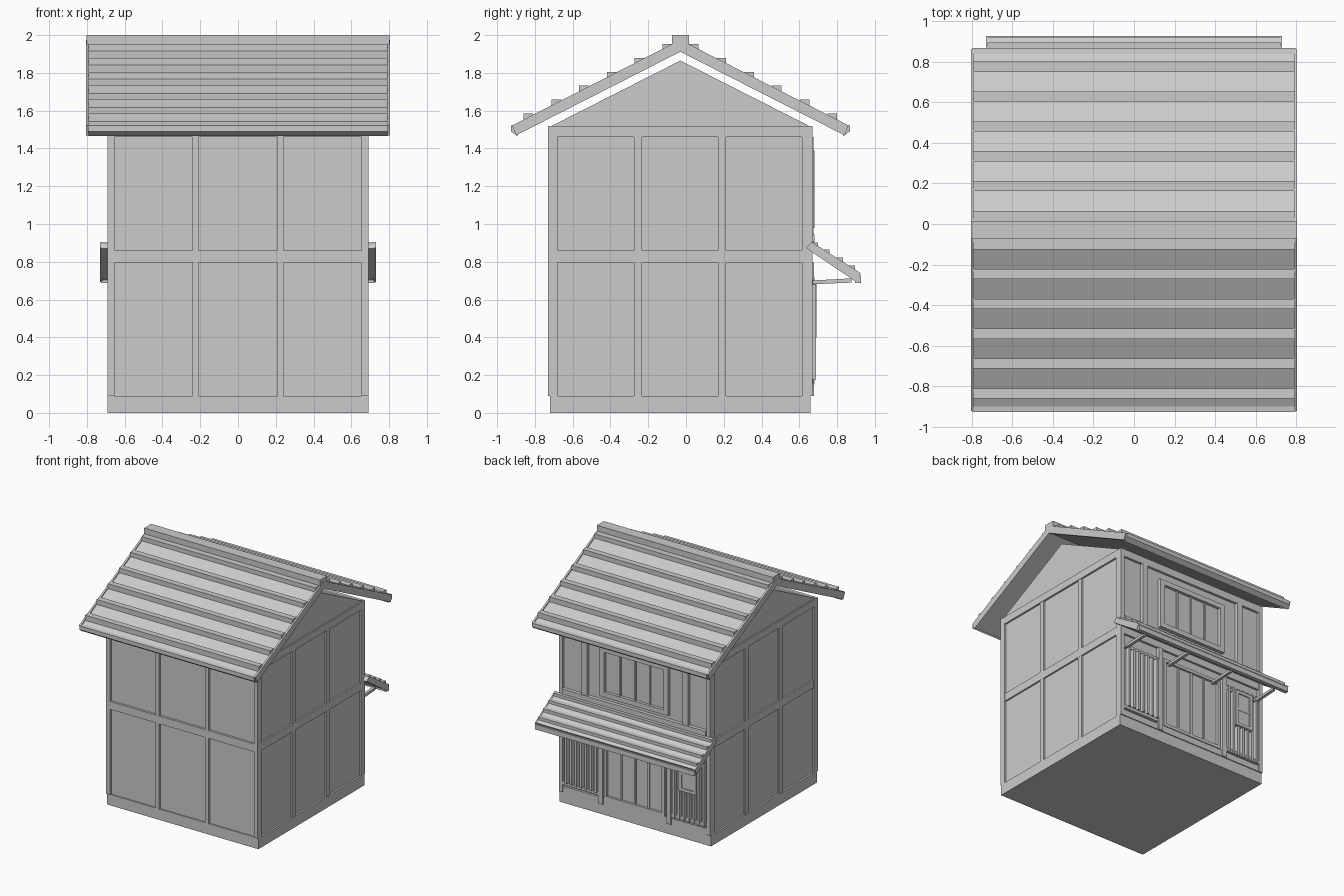
import bpy, bmesh

if "Cube" in bpy.data.objects:
    bpy.data.objects.remove(bpy.data.objects["Cube"])

YC = -0.03  # centre line of the house in y


def make(name, bm):
    bmesh.ops.recalc_face_normals(bm, faces=bm.faces[:])
    me = bpy.data.meshes.new(name)
    bm.to_mesh(me)
    bm.free()
    ob = bpy.data.objects.new(name, me)
    bpy.context.collection.objects.link(ob)
    return ob


def prism_into(bm, pts, x0, x1):
    """Extrude a (y, z) outline along x."""
    a = [bm.verts.new((x0, y, z)) for y, z in pts]
    b = [bm.verts.new((x1, y, z)) for y, z in pts]
    bm.faces.new(a)
    bm.faces.new(b[::-1])
    n = len(pts)
    for i in range(n):
        j = (i + 1) % n
        bm.faces.new((a[i], b[i], b[j], a[j]))


def boxes(name, items):
    """Each item: x0, x1, y0, y1, z0, z1."""
    bm = bmesh.new()
    for x0, x1, y0, y1, z0, z1 in items:
        prism_into(bm, [(y0, z0), (y1, z0), (y1, z1), (y0, z1)], x0, x1)
    return make(name, bm)


def prisms(name, items):
    bm = bmesh.new()
    for pts, x0, x1 in items:
        prism_into(bm, pts, x0, x1)
    return make(name, bm)


def frame(x0, x1, z0, z1, w, y0, y1):
    return [(x0, x0 + w, y0, y1, z0, z1), (x1 - w, x1, y0, y1, z0, z1),
            (x0 + w, x1 - w, y0, y1, z0, z0 + w), (x0 + w, x1 - w, y0, y1, z1 - w, z1)]


# Base and wall core
boxes("foundation", [(-.69, .69, -.72, .66, 0, .09)])
boxes("walls", [(-.675, .675, -.71, .65, .09, 1.52)])
prisms("gable", [([(YC - .68, 1.52), (YC + .68, 1.52), (YC, 1.865)], -.68, .68)])

# Timber frame: corner posts, mid posts, horizontal beams
boxes("corner_posts", [(s * .655, s * .69, y0, y1, .09, 1.46)
                       for s in (-1, 1) for y0, y1 in ((-.73, -.68), (.615, .67))])
posts = [(x - .016, x + .016, -.727, -.70, .09, 1.46) for x in (-.225, .225)]
posts += [(s * .66, s * .687, y - .021, y + .021, .09, 1.46)
          for s in (-1, 1) for y in (-.253, .19)]
posts += [(x - .025, x + .025, .64, .675, .86, 1.46) for x in (-.465, .455)]
boxes("mid_posts", posts)
beams = []
for z0, z1, o in ((.795, .86, 0), (1.46, 1.52, .002)):
    beams += [(-.688 - o, .688 + o, -.728 - o, -.70, z0, z1),
              (-.688 - o, .688 + o, .64, .668 + o, z0, z1),
              (-.688 - o, -.66, -.70, .64, z0, z1),
              (.66, .688 + o, -.70, .64, z0, z1)]
boxes("beams", beams)


# Main roof: slabs, verge boards, eave boards, rows of tile battens, ridge cap
def slope(top, bottom, d0, d1, s):
    k = .509
    return [(YC + s * d0, top - k * d0), (YC + s * d1, top - k * d1),
            (YC + s * (d1 - .02), bottom - k * (d1 - .02)), (YC + s * d0, bottom - k * d0)]


prisms("roof_slabs", [(slope(1.965, 1.918, 0, .885, s), -.79, .79) for s in (-1, 1)])
prisms("verge_boards", [(slope(1.975, 1.912, 0, .89, s), t * .788, t * .804)
                        for s in (-1, 1) for t in (-1, 1)])
prisms("eave_boards", [([(YC + s * .868, 1.525), (YC + s * .897, 1.522),
                         (YC + s * .897, 1.49), (YC + s * .862, 1.465)], -.795, .795)
                       for s in (-1, 1)])
rows = []
for i in range(6):
    d = .095 + i * .147
    z = 1.585 + (.83 - d) * .5
    for s in (-1, 1):
        a, b = sorted((YC + s * d, YC + s * (d - .05)))
        rows.append((-.792, .792, a, b, z - .045, z))
boxes("roof_tile_rows", rows)
boxes("ridge_cap", [(-.802, .802, YC - .045, YC + .045, 1.95, 2.0)])

# Lower awning at the back
awn = [(.64, .87), (.665, .90), (.92, .74), (.90, .70)]
prisms("awning_slab", [(awn, -.72, .72)])
awn_edge = [(.635, .873), (.665, .905), (.925, .74), (.90, .694)]
prisms("awning_verge_boards", [(awn_edge, s * .718, s * .73) for s in (-1, 1)])
boxes("awning_eave_board", [(-.725, .725, .895, .927, .688, .728)])
boxes("awning_tile_rows", [(-.722, .722, y - .035, y, z - .03, z)
                           for y, z in ((.70, .902), (.76, .865), (.83, .822), (.895, .78))])
boxes("awning_flashing", [(-.655, .655, .64, .68, .905, .945)])
prisms("awning_brackets", [([(.65, .68), (.875, .69), (.875, .712), (.65, .70)],
                            x - .012, x + .012) for x in (-.63, -.21, .21, .63)])

# Upper window with four panes
boxes("upper_window_frame", frame(-.31, .31, .98, 1.39, .04, .64, .68))
boxes("upper_window_panes", [(-.28, .28, .64, .656, 1.01, 1.36)])
boxes("upper_window_mullions", [(x - .007, x + .007, .65, .667, 1.02, 1.35)
                                for x in (-.135, 0, .135)])

# Ground floor: sliding doors, door posts, sill
boxes("sliding_door_frame", frame(-.275, .275, .14, .72, .025, .64, .675))
boxes("sliding_door_panes", [(-.26, .26, .64, .657, .16, .70)])
boxes("sliding_door_stiles", [(x - .008, x + .008, .65, .668, .165, .695)
                              for x in (-.125, 0, .125)])
boxes("door_posts", [(x - .02, x + .02, .64, .678, .09, .795) for x in (-.315, .305)])
boxes("back_sill", [(-.655, .655, .64, .668, .09, .14)])

# Slatted screens either side, one with a small window
slats = [(x - .01, x + .01, .645, .688, .178, .68)
         for x in (.345 + .045 * i for i in range(7))]
slats += [(x - .01, x + .01, .645, .68, .15, .72)
          for x in (-.36 - .045 * i for i in range(7))]
boxes("screen_slats", slats)
boxes("screen_rails", [(x0, x1, .645, .672, z, z + .025)
                       for x0, x1 in ((.325, .655), (-.655, -.335)) for z in (.155, .68)])
boxes("small_window_frame", frame(-.575, -.415, .40, .70, .025, .64, .69)
      + [(-.55, -.44, .65, .685, .535, .555)])
boxes("small_window_pane", [(-.56, -.43, .64, .682, .41, .69)])
